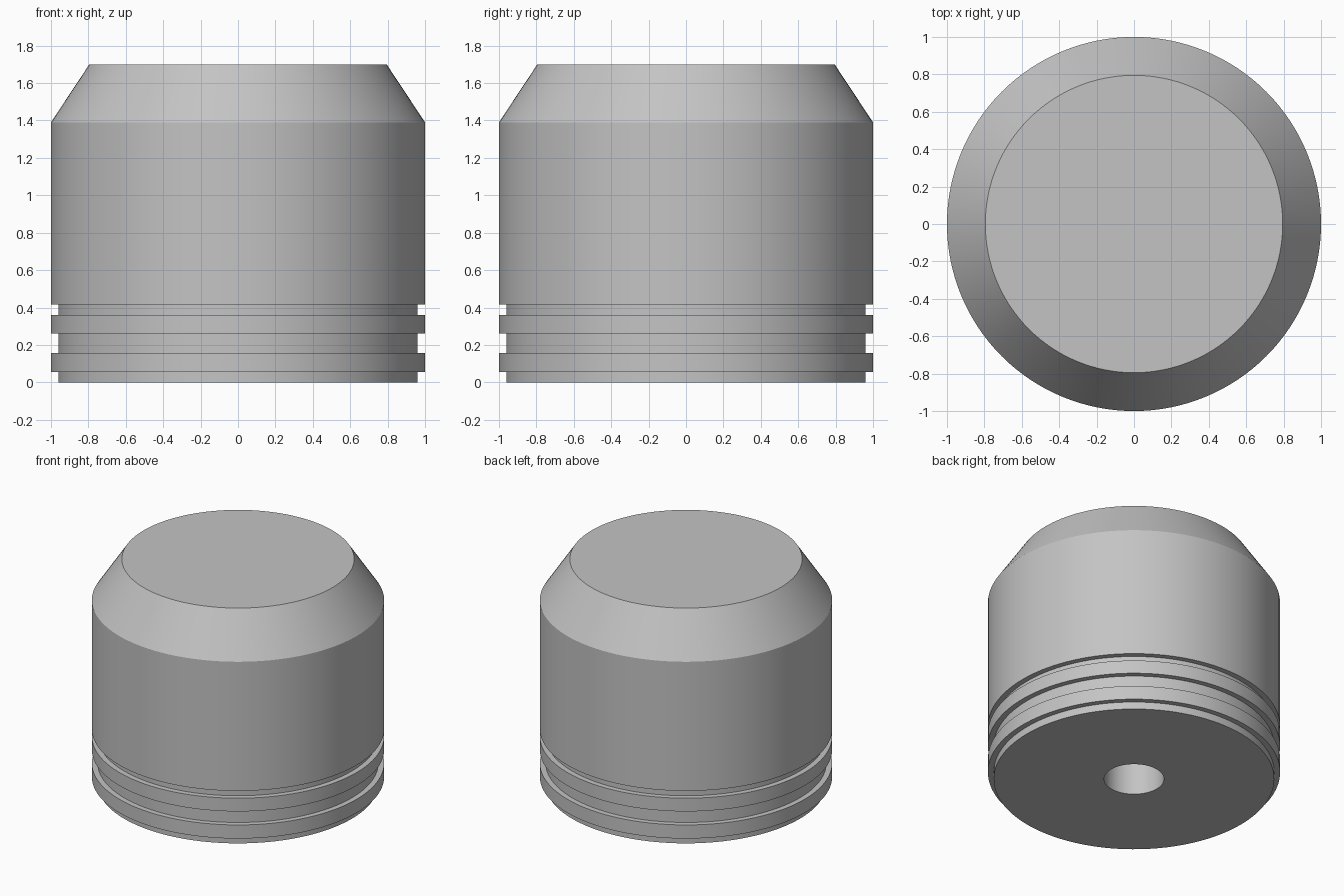
import bpy, bmesh, math

if "Cube" in bpy.data.objects:
    bpy.data.objects.remove(bpy.data.objects["Cube"])

SEGMENTS = 128
HOLE_RADIUS, HOLE_DEPTH = 0.205, 1.0

# Half profile (radius, height): blind bore, underside, grooved skirt, chamfered top
profile = [
    (0, HOLE_DEPTH), (HOLE_RADIUS, HOLE_DEPTH), (HOLE_RADIUS, 0),
    (0.96, 0), (0.96, 0.055), (1, 0.055), (1, 0.158),
    (0.96, 0.158), (0.96, 0.26), (1, 0.26), (1, 0.36),
    (0.96, 0.36), (0.96, 0.415), (1, 0.415),
    (1, 1.39), (0.795, 1.70), (0, 1.70),
]

# Spin the profile around the z axis
bm = bmesh.new()
verts = [bm.verts.new((r, 0, z)) for r, z in profile]
edges = [bm.edges.new(pair) for pair in zip(verts, verts[1:])]
bmesh.ops.spin(bm, geom=verts + edges, cent=(0, 0, 0), axis=(0, 0, 1),
               angle=math.tau, steps=SEGMENTS)
bmesh.ops.remove_doubles(bm, verts=bm.verts, dist=1e-4)
bmesh.ops.recalc_face_normals(bm, faces=bm.faces)

mesh = bpy.data.meshes.new("grooved_cap")
bm.to_mesh(mesh)
bm.free()
cap = bpy.data.objects.new("grooved_cap", mesh)
bpy.context.collection.objects.link(cap)

# Single grey material
grey = bpy.data.materials.new("grey")
grey.diffuse_color = (0.55, 0.55, 0.55, 1)
grey.use_nodes = True
grey.node_tree.nodes["Principled BSDF"].inputs["Base Color"].default_value = grey.diffuse_color
mesh.materials.append(grey)

# Smooth walls with crisp rims
bpy.context.view_layer.objects.active = cap
cap.select_set(True)
bpy.ops.object.shade_smooth_by_angle(angle=math.radians(25))
